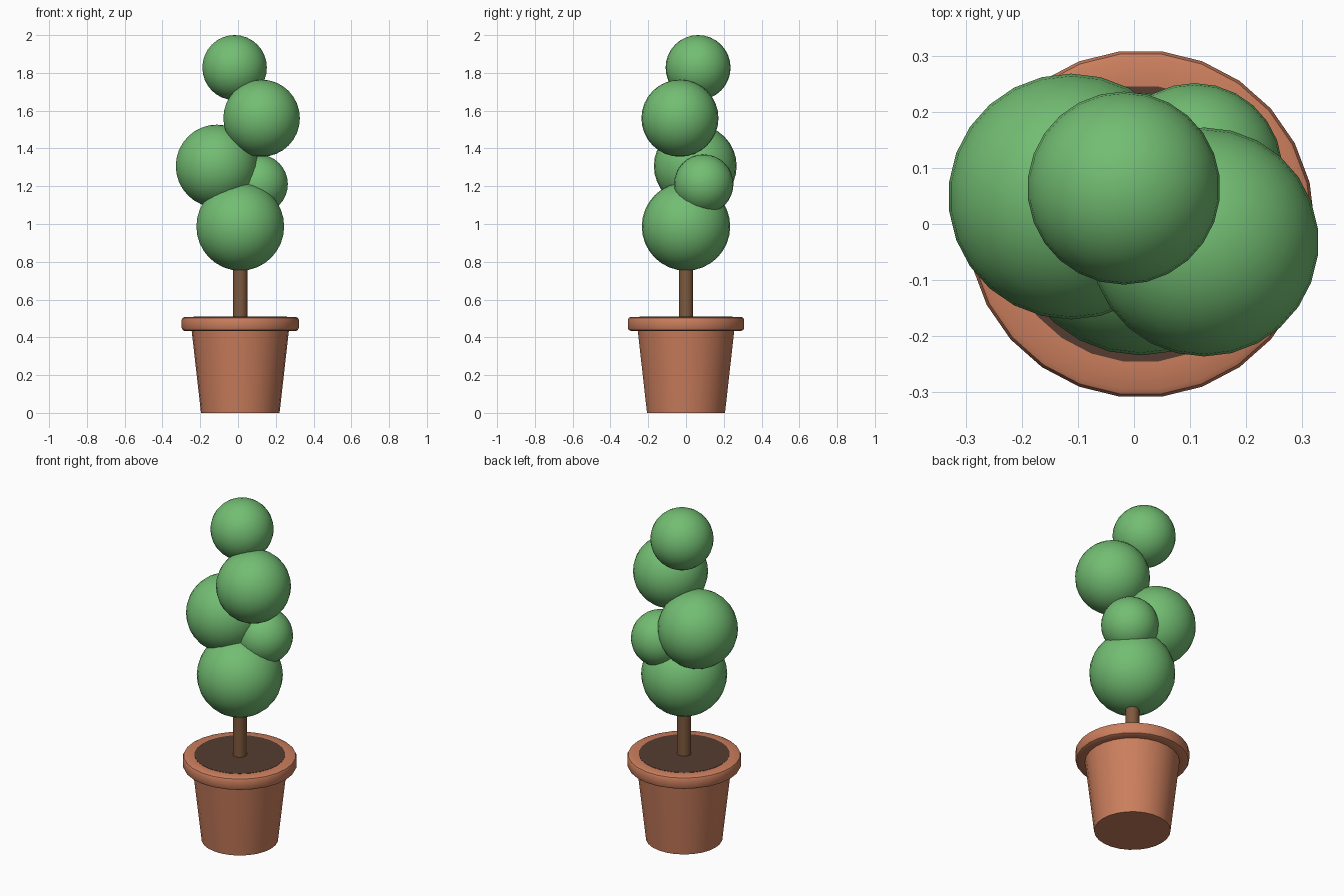
import bpy, bmesh, math

if "Cube" in bpy.data.objects:
    bpy.data.objects.remove(bpy.data.objects["Cube"])

CX = 0.012  # axis of pot and trunk
SIDES = 26


def material(name, rgb):
    m = bpy.data.materials.new(name)
    m.diffuse_color = (*rgb, 1)
    m.use_nodes = True
    m.node_tree.nodes["Principled BSDF"].inputs["Base Color"].default_value = m.diffuse_color
    return m


TERRACOTTA = material("terracotta", (0.60, 0.21, 0.11))
SOIL = material("soil", (0.09, 0.045, 0.03))
BARK = material("bark", (0.21, 0.10, 0.047))
LEAF = material("leaf_green", (0.17, 0.51, 0.17))


def finish(bm, name, mat, location=(0, 0, 0)):
    bmesh.ops.recalc_face_normals(bm, faces=bm.faces)
    mesh = bpy.data.meshes.new(name)
    bm.to_mesh(mesh)
    bm.free()
    mesh.materials.append(mat)
    ob = bpy.data.objects.new(name, mesh)
    ob.location = location
    bpy.context.collection.objects.link(ob)
    bpy.ops.object.select_all(action='DESELECT')
    ob.select_set(True)
    bpy.context.view_layer.objects.active = ob
    bpy.ops.object.shade_smooth_by_angle(angle=math.radians(35))
    return ob


def lathe(name, profile, mat):
    """Revolve (radius, z) pairs around the trunk axis and cap both ends."""
    bm = bmesh.new()
    rings = [[bm.verts.new((r * math.cos(2 * math.pi * i / SIDES),
                            r * math.sin(2 * math.pi * i / SIDES), z))
              for i in range(SIDES)] for r, z in profile]
    for a, b in zip(rings, rings[1:]):
        for i in range(SIDES):
            j = (i + 1) % SIDES
            bm.faces.new((a[i], a[j], b[j], b[i]))
    bm.faces.new(rings[0][::-1])
    bm.faces.new(rings[-1])
    return finish(bm, name, mat, (CX, 0, 0))


# Tapered pot body and rounded rim
lathe("pot_body", [(0.208, 0), (0.259, 0.45)], TERRACOTTA)
lathe("pot_rim", [(0.25, 0.434), (0.295, 0.434), (0.305, 0.439), (0.31, 0.449),
                  (0.31, 0.493), (0.305, 0.503), (0.295, 0.508), (0.25, 0.508)],
      TERRACOTTA)

# Soil surface and trunk
lathe("soil", [(0.247, 0.503), (0.247, 0.5095)], SOIL)
lathe("trunk", [(0.038, 0.49), (0.038, 0.95)], BARK)

# Clipped foliage balls: centre and radius
BALLS = {
    "foliage_bottom": ((CX, 0.0, 0.987), 0.234),
    "foliage_small": ((0.108, 0.094, 1.211), 0.157),
    "foliage_left": ((-0.112, 0.049, 1.307), 0.219),
    "foliage_right": ((0.125, -0.032, 1.56), 0.204),
    "foliage_top": ((-0.018, 0.064, 1.828), 0.172),
}
for name, (centre, radius) in BALLS.items():
    bm = bmesh.new()
    bmesh.ops.create_uvsphere(bm, u_segments=SIDES, v_segments=16, radius=radius)
    finish(bm, name, LEAF, centre)
